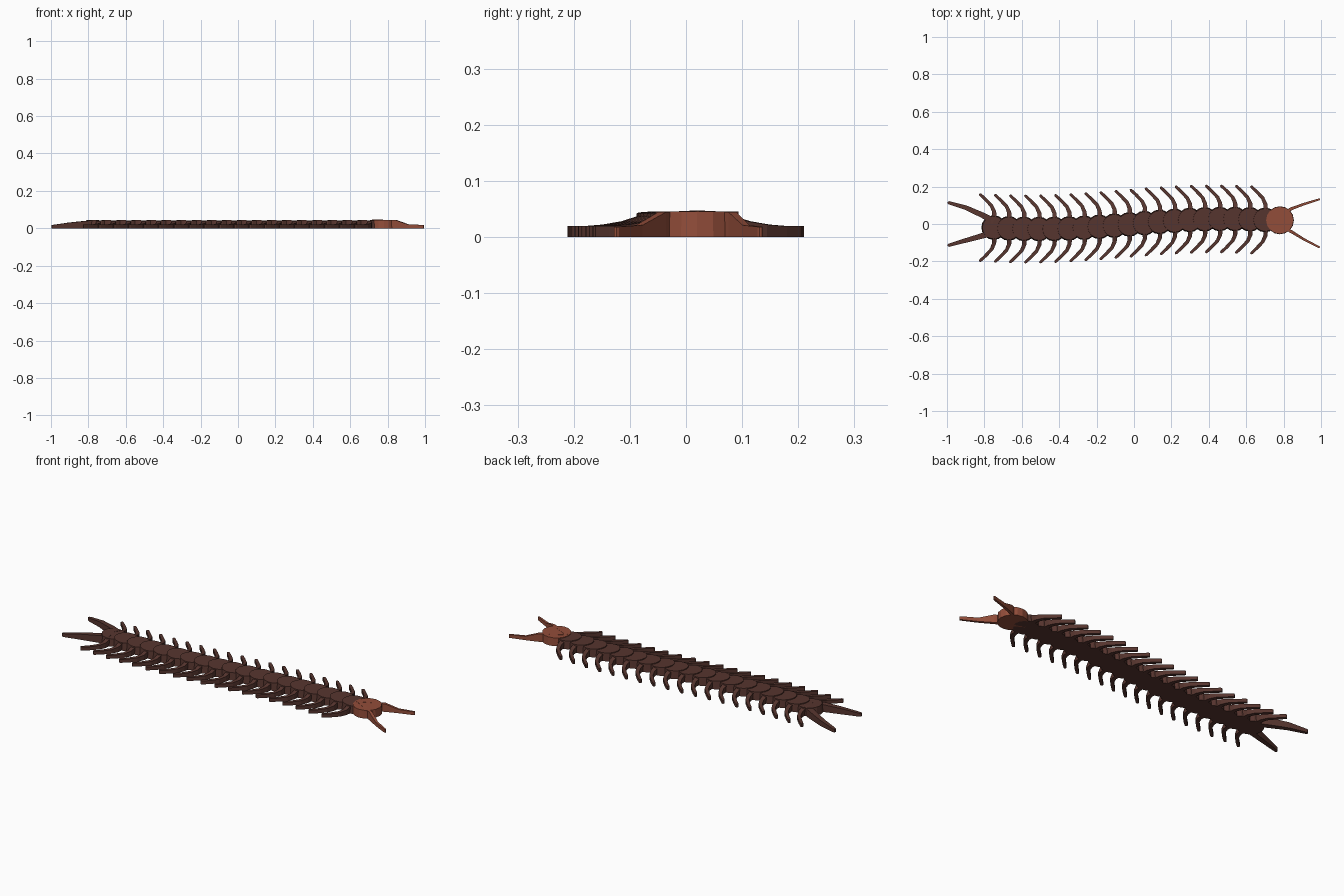
import bpy, bmesh, math
from mathutils import Vector

cube = bpy.data.objects.get("Cube")
if cube:
    bpy.data.objects.remove(cube, do_unlink=True)


def material(name, rgb):
    m = bpy.data.materials.new(name)
    m.use_nodes = True
    m.diffuse_color = (*rgb, 1)
    m.node_tree.nodes["Principled BSDF"].inputs["Base Color"].default_value = (*rgb, 1)
    return m


SHELL = material("dark brown shell", (0.095, 0.036, 0.028))
HEAD = material("red brown head", (0.29, 0.075, 0.042))


def finish(name, bm, mat):
    bmesh.ops.recalc_face_normals(bm, faces=bm.faces)
    mesh = bpy.data.meshes.new(name)
    bm.to_mesh(mesh)
    bm.free()
    mesh.materials.append(mat)
    ob = bpy.data.objects.new(name, mesh)
    bpy.context.collection.objects.link(ob)
    return ob


def disc(name, centre, radius, height, mat, sides=16, tilt=0.0, inset=0.92):
    """Upright plate standing on the ground, its top sloping down towards +x."""
    bm = bmesh.new()
    bmesh.ops.create_cone(bm, cap_ends=True, segments=sides, radius1=radius,
                          radius2=radius * inset, depth=height)
    for v in bm.verts:
        top = v.co.z > 0
        v.co.z += height / 2
        if top:
            v.co.z -= tilt * (v.co.x + radius) / (2 * radius)
        v.co.x += centre[0]
        v.co.y += centre[1]
    return finish(name, bm, mat)


def limb(name, path, mat):
    """Upright ribbon; each path point is (x, y, width, height), the tip is rounded."""
    pts = [Vector(p[:2]) for p in path]
    left, right = [], []
    for i, p in enumerate(pts):
        d = (pts[min(i + 1, len(pts) - 1)] - pts[max(i - 1, 0)]).normalized()
        n = Vector((-d.y, d.x)) * path[i][2] / 2
        left.append((p + n, path[i][3]))
        right.append((p - n, path[i][3]))
    tip_w, tip_h = path[-1][2] / 2, path[-1][3]
    d = (pts[-1] - pts[-2]).normalized()
    n = Vector((-d.y, d.x))
    for s, rows in ((1, left), (-1, right)):
        rows.append((pts[-1] + (d * 0.8 + n * s * 0.5) * tip_w, tip_h))

    bm = bmesh.new()
    rings = []
    for (a, h), (b, _) in zip(left, right):
        rings.append([bm.verts.new((p.x, p.y, z))
                      for p, z in ((a, 0), (b, 0), (b, h), (a, h))])
    for r, q in zip(rings, rings[1:]):
        for k in range(4):
            j = (k + 1) % 4
            bm.faces.new((r[k], r[j], q[j], q[k]))
    bm.faces.new(rings[0])
    bm.faces.new(rings[-1])
    return finish(name, bm, mat)


def sway(x):
    return 0.027 * math.sin(math.pi * x)


# Body plates, each with a pair of swept-back legs
COUNT = 19
for i in range(COUNT):
    x = -0.75 + i * 1.45 / (COUNT - 1)
    y = sway(x)
    disc(f"body_segment_{i + 1}", (x, y), 0.066, 0.046, SHELL, tilt=0.007)
    for side, s in (("left", 1), ("right", -1)):
        limb(f"{side}_leg_{i + 1}",
             [(x + 0.004, y + s * 0.05, 0.026, 0.04),
              (x + 0.002, y + s * 0.085, 0.022, 0.028),
              (x - 0.012, y + s * 0.117, 0.019, 0.022),
              (x - 0.045, y + s * 0.152, 0.017, 0.019),
              (x - 0.072, y + s * 0.177, 0.015, 0.019)], SHELL)

# Head
disc("head", (0.78, 0.02), 0.075, 0.045, HEAD, inset=0.98)

# Antennae and trailing legs
for side, s in (("left", 1), ("right", -1)):
    limb(f"{side}_antenna",
         [(0.72, 0.02, 0.012, 0.047), (0.845, 0.02 + s * 0.063, 0.016, 0.044),
          (0.91, 0.012 + s * 0.095, 0.013, 0.021),
          (0.99, 0.004 + s * 0.128, 0.01, 0.018)], HEAD)
    limb(f"{side}_tail_leg",
         [(-0.75, -0.015 + s * 0.03, 0.034, 0.044),
          (-0.81, -0.008 + s * 0.055, 0.03, 0.04),
          (-0.9, s * 0.088, 0.024, 0.031),
          (-0.99, s * 0.114, 0.017, 0.018)], SHELL)
